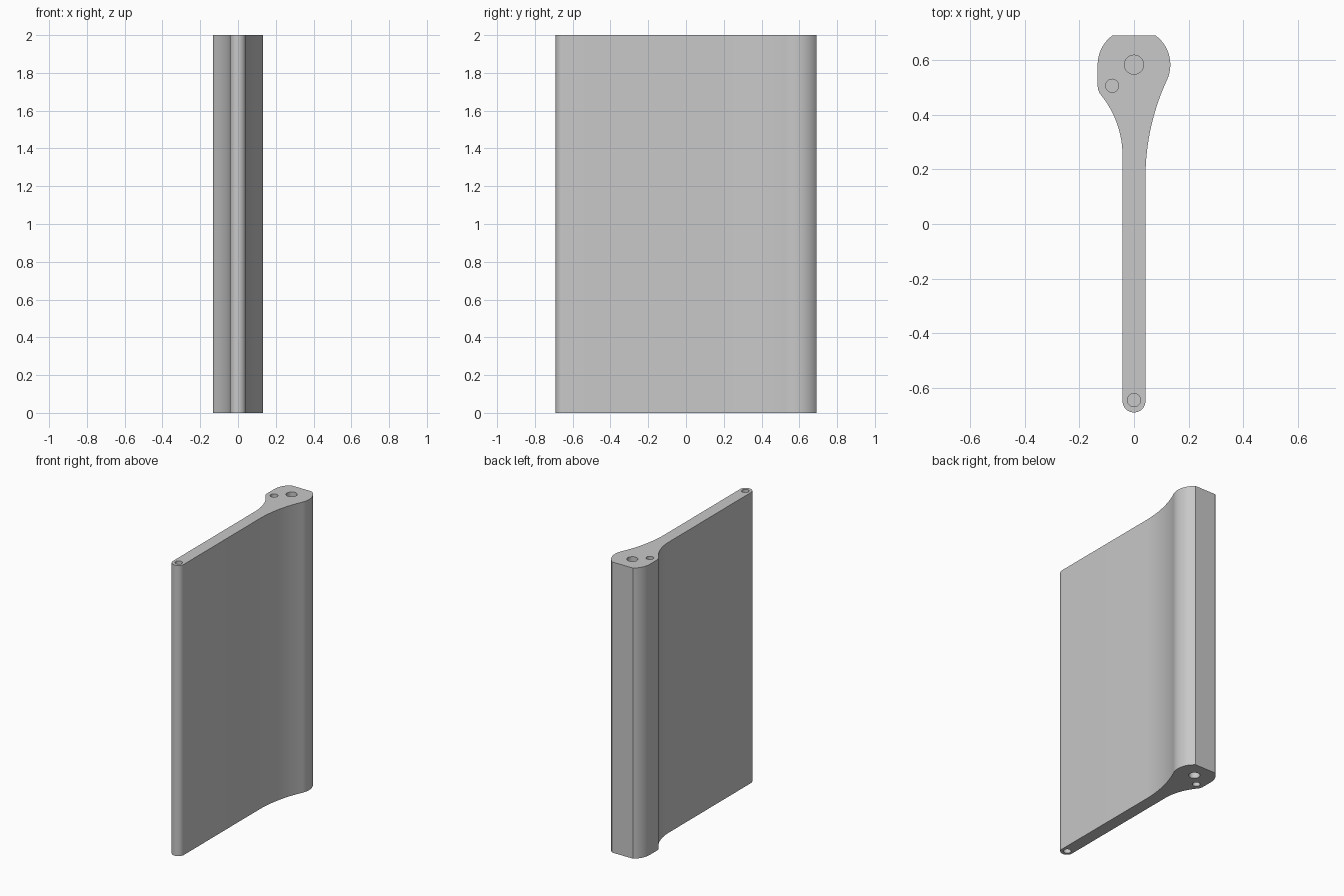
import bpy, bmesh, math

if "Cube" in bpy.data.objects:
    bpy.data.objects.remove(bpy.data.objects["Cube"])

HEIGHT = 2.0
HOLE_DEPTH = 0.1


def arc(cx, cy, r, a0, a1, n):
    """Points on an arc, angles in degrees."""
    pts = []
    for i in range(n + 1):
        a = math.radians(a0 + (a1 - a0) * i / n)
        pts.append((cx + r * math.cos(a), cy + r * math.sin(a)))
    return pts


def prism(name, pts, z0, z1):
    """Upright solid from a counter-clockwise outline."""
    bm = bmesh.new()
    face = bm.faces.new([bm.verts.new((x, y, z0)) for x, y in pts])
    ext = bmesh.ops.extrude_face_region(bm, geom=[face])
    top = [v for v in ext["geom"] if isinstance(v, bmesh.types.BMVert)]
    bmesh.ops.translate(bm, verts=top, vec=(0, 0, z1 - z0))
    if face.is_valid is False or len(bm.faces) < len(pts) + 2:
        bmesh.ops.holes_fill(bm, edges=bm.edges[:], sides=0)
    bmesh.ops.recalc_face_normals(bm, faces=bm.faces[:])
    mesh = bpy.data.meshes.new(name)
    bm.to_mesh(mesh)
    bm.free()
    obj = bpy.data.objects.new(name, mesh)
    bpy.context.collection.objects.link(obj)
    return obj


# Blade outline: round foot, long web, flared head with a flat back
outline = (
    arc(0, -0.648, 0.042, 180, 360, 24)             # round foot
    + arc(0.892, 0.17, 0.85, 180, 155.16, 24)       # long right flare
    + arc(0, 0.583, 0.133, -24.84, 53.56, 24)[1:]   # right of head
    + arc(0, 0.583, 0.133, 126.44, 180, 18)         # left of head
    + arc(-0.08, 0.506, 0.053, 180, 219.2, 10)      # small left corner
    + arc(-0.394, 0.25, 0.352, 39.2, 0, 20)[1:]     # short left flare
)
panel = prism("panel_profile", outline, 0, HEIGHT)

grey = bpy.data.materials.new("light grey")
grey.diffuse_color = (0.58, 0.58, 0.58, 1)
grey.use_nodes = True
grey.node_tree.nodes["Principled BSDF"].inputs["Base Color"].default_value = grey.diffuse_color
panel.data.materials.append(grey)

# Blind screw holes in both ends
bpy.context.view_layer.objects.active = panel
panel.select_set(True)
for x, y, r in [(0, 0.583, 0.035), (-0.08, 0.506, 0.024), (0, -0.645, 0.024)]:
    for z0, z1 in [(-0.1, HOLE_DEPTH), (HEIGHT - HOLE_DEPTH, HEIGHT + 0.1)]:
        cutter = prism("hole_cutter", arc(x, y, r, 0, 352.5, 47), z0, z1)
        cutter.hide_render = True
        cutter.data.materials.append(grey)
        mod = panel.modifiers.new("hole", 'BOOLEAN')
        mod.operation = 'DIFFERENCE'
        mod.solver = 'EXACT'
        mod.object = cutter
        bpy.ops.object.modifier_apply(modifier=mod.name)
        bpy.data.objects.remove(cutter)

bpy.ops.object.shade_smooth_by_angle(angle=math.radians(25))
